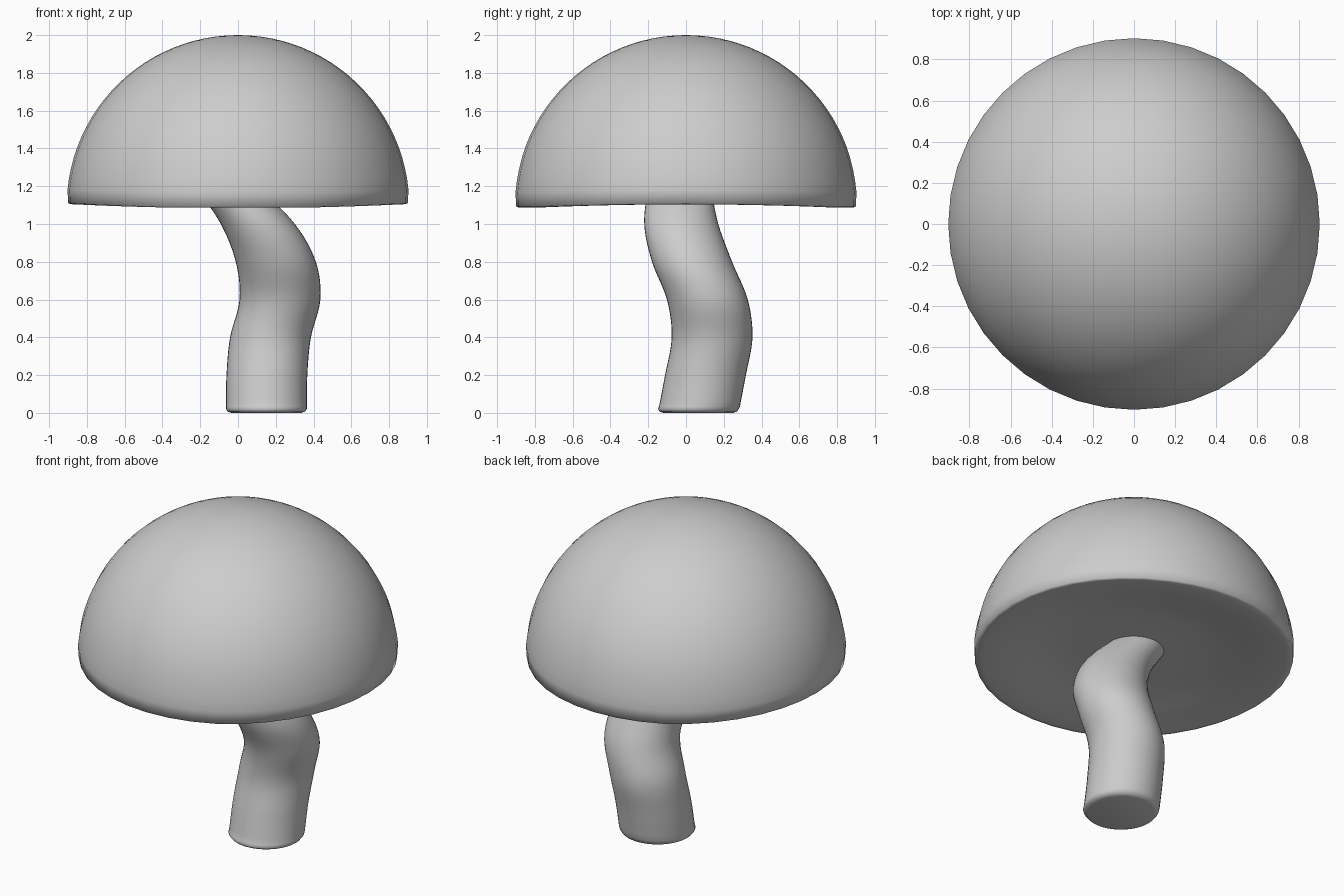
import bpy
import bmesh
import math
from mathutils import Vector

SIDES = 40

if "Cube" in bpy.data.objects:
    bpy.data.objects.remove(bpy.data.objects["Cube"], do_unlink=True)

grey = bpy.data.materials.new("plain grey")
grey.use_nodes = True
colour = (0.61, 0.61, 0.61, 1)
grey.diffuse_color = colour
grey.node_tree.nodes["Principled BSDF"].inputs["Base Color"].default_value = colour


def loft(name, rings, pole_top):
    """Skin a stack of (centre, radius) rings, close the ends and shade smooth."""
    bm = bmesh.new()
    loops = []
    for centre, radius in rings:
        loops.append([bm.verts.new(centre + Vector((radius * math.cos(a), radius * math.sin(a), 0)))
                      for a in (math.tau * i / SIDES for i in range(SIDES))])
    for low, high in zip(loops, loops[1:]):
        for i in range(SIDES):
            j = (i + 1) % SIDES
            bm.faces.new((low[i], low[j], high[j], high[i]))
    bm.faces.new(loops[0][::-1])
    if pole_top:
        bmesh.ops.pointmerge(bm, verts=loops[-1], merge_co=rings[-1][0])
    else:
        bm.faces.new(loops[-1])
    mesh = bpy.data.meshes.new(name)
    bm.to_mesh(mesh)
    bm.free()
    mesh.materials.append(grey)
    obj = bpy.data.objects.new(name, mesh)
    bpy.context.collection.objects.link(obj)
    bpy.ops.object.select_all(action="DESELECT")
    obj.select_set(True)
    bpy.context.view_layer.objects.active = obj
    bpy.ops.object.shade_smooth_by_angle(angle=math.radians(80))
    return obj


# Domed cap: hollowed underside, a tight rounded rim, then a hemisphere
RADIUS, BASE, HOLLOW = 0.907, 1.093, 0.055
rings = []
for k in range(1, 13):
    r = 0.86 * k / 12
    rise = min(1, (0.86 - r) / 0.5)
    rings.append((Vector((0, 0, 1.104 + HOLLOW * rise * rise * (3 - 2 * rise))), r))
rings += [(Vector((0, 0, 1.105)), 0.885), (Vector((0, 0, 1.11)), 0.899)]
for k in range(1, 25):
    a = math.pi / 2 * (k + 0.5) / 24.5
    rings.append((Vector((0, 0, BASE + RADIUS * math.sin(a))), RADIUS * math.cos(a)))
cap = loft("mushroom_cap", rings, True)

# Gentle sag of the rim towards the front and back
for v in cap.data.vertices:
    outer = min(1, v.co.xy.length / 0.85)
    fade = max(0, 1 - max(0, v.co.z - 1.1) / 0.3)
    v.co.z -= 0.018 * fade * outer * min(1, (v.co.y / 0.8) ** 2)

# Bent stem: horizontal rings along a curving centre line
path = [Vector(p) for p in (
    (0.15, 0.065, 0), (0.153, 0.103, 0.2), (0.172, 0.138, 0.4), (0.222, 0.113, 0.6),
    (0.2, 0.032, 0.8), (0.105, -0.025, 1.0), (-0.06, -0.035, 1.2))]
ends = [2 * path[0] - path[1]] + path + [2 * path[-1] - path[-2]]
rings = [(path[0], 0.185), (path[0] + Vector((0, 0, 0.006)), 0.203)]
for p0, p1, p2, p3 in zip(ends, ends[1:], ends[2:], ends[3:]):
    for step in range(6):
        t = step / 6
        c = 0.5 * (2 * p1 + (p2 - p0) * t + (2 * p0 - 5 * p1 + 4 * p2 - p3) * t ** 2
                   + (3 * p1 - p0 - 3 * p2 + p3) * t ** 3)
        c.z = max(c.z, 0.02)
        neck = max(0, c.z - 0.7) / 0.5
        rings.append((c, 0.214 - 0.05 * neck ** 2))
rings.append((path[-1], 0.16))
loft("bent_stem", rings, False)
